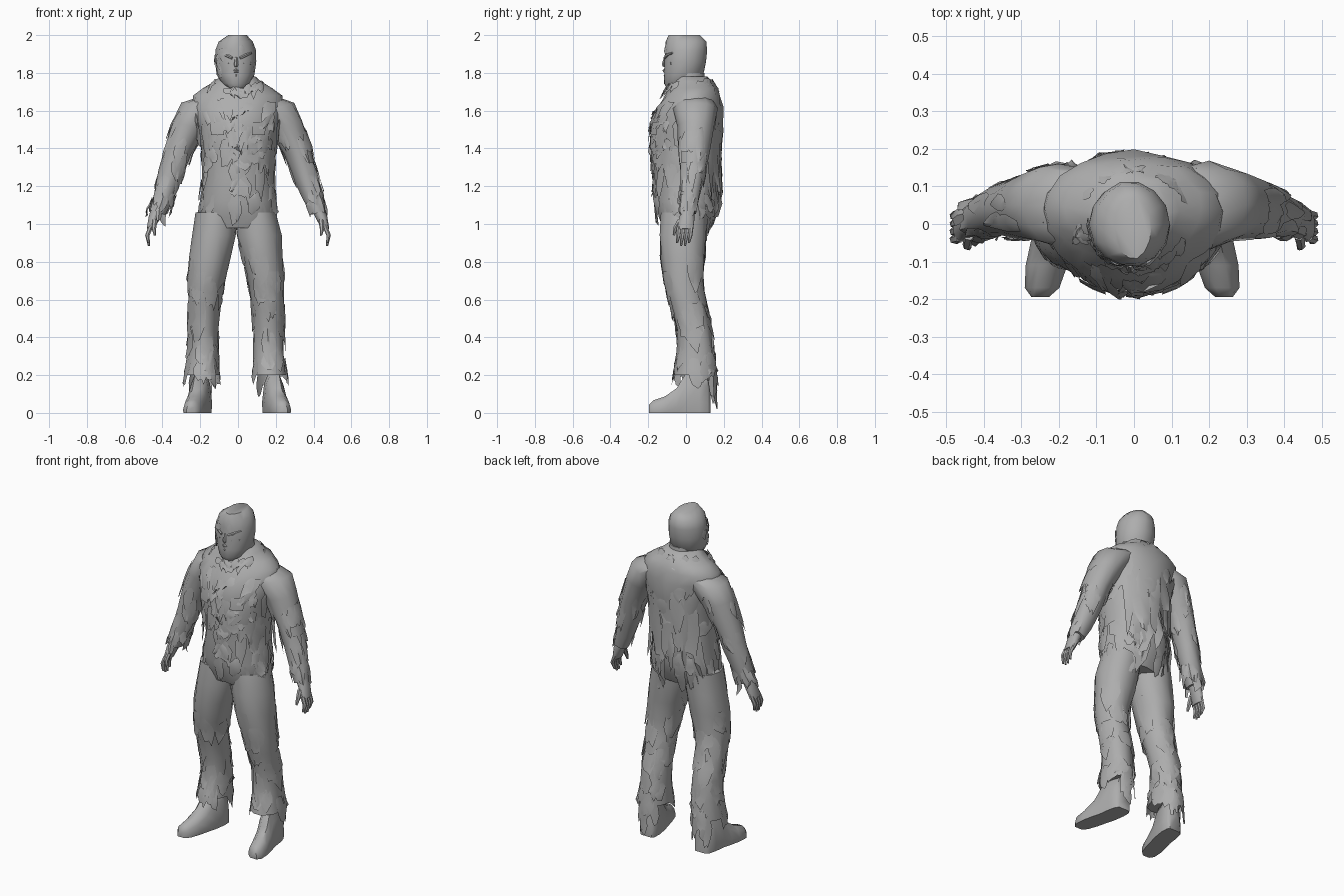
import bpy, bmesh, math, random
from mathutils import Vector

random.seed(11)
R = random.uniform
grey = bpy.data.materials.new("weathered_grey")
grey.diffuse_color = (0.42, 0.42, 0.42, 1)


def finish(bm, name, angle=45, fix=True):
    if fix:
        bmesh.ops.recalc_face_normals(bm, faces=bm.faces)
    me = bpy.data.meshes.new(name)
    bm.to_mesh(me)
    bm.free()
    me.materials.append(grey)
    ob = bpy.data.objects.new(name, me)
    bpy.context.collection.objects.link(ob)
    bpy.ops.object.select_all(action='DESELECT')
    ob.select_set(True)
    bpy.context.view_layer.objects.active = ob
    bpy.ops.object.shade_smooth_by_angle(angle=math.radians(angle))
    return ob


def skin(name, loops, angle=45):
    """Closed skin over a list of point loops."""
    bm = bmesh.new()
    vs = [[bm.verts.new(p) for p in loop] for loop in loops]
    n = len(vs[0])
    for a, b in zip(vs, vs[1:]):
        for i in range(n):
            bm.faces.new((a[i], a[(i + 1) % n], b[(i + 1) % n], b[i]))
    bm.faces.new(vs[0])
    bm.faces.new(vs[-1])
    return finish(bm, name, angle)


def surf(rings, t, a, off=0.0, tilt=0.0):
    """Point on a body part: t runs along rings (x, y, z, rx, ry), a is around it."""
    t = min(max(t, 0), len(rings) - 1.001)
    i = int(t)
    x, y, z, rx, ry = [p + (q - p) * (t - i) for p, q in zip(rings[i], rings[i + 1])]
    c, s = math.cos(a), math.sin(a)
    return Vector((x + (rx + off) * c, y + (ry + off) * s, z + (rx + off) * c * tilt))


def loft(name, rings, tilt=0.0, n=14, jitter=0.0, angle=50):
    loops = []
    for i in range(len(rings)):
        loops.append([surf(rings, i, math.tau * k / n, R(-jitter, jitter), tilt) for k in range(n)])
    return skin(name, loops, angle)


def t_at(rings, z):
    """Ring parameter at a given height."""
    for i in range(len(rings) - 1):
        z0, z1 = rings[i][2], rings[i + 1][2]
        if (z0 - z) * (z1 - z) <= 0 and z0 != z1:
            return i + (z - z0) / (z1 - z0)
    return 0 if abs(z - rings[0][2]) < abs(z - rings[-1][2]) else len(rings) - 1


def rags(name, rings, count, zr, length, width, lift=0.02, tilt=0.0, ar=(0, math.tau), dip=0.0):
    """Torn cloth patches lying on a body part, loose at their lower ends."""
    bm = bmesh.new()
    low = min(r[2] for r in rings)
    for _ in range(count):
        z, a, L, w = R(*zr), R(*ar), R(*length), R(*width)
        rad = max(0.05, rings[int(t_at(rings, z))][3])
        rows, drift, edge = [], R(-0.25, 0.25), R(-1, 1)
        for j, taper in enumerate((0.6, 1.0, 0.9, 0.45)):
            row = []
            for k in (-1, 0, 1):
                slant = 0.2 * edge * k * L * (j == 3)
                zz = z - L * j / 3 + R(-0.1, 0.1) * L + slant
                aa = a + drift * j / 3 + (k * w * taper + R(-0.2, 0.2) * w) / rad / 2
                off = 0.001 + lift * (j / 3) * R(0.2, 1.0) + (0.003 if k == 0 else 0)
                p = surf(rings, t_at(rings, max(zz, low)), aa, off, tilt)
                p.z += min(0, zz - low)
                p.z -= dip * max(0, -math.sin(aa)) ** 3
                p.z = max(p.z, 0.02)
                row.append(bm.verts.new(p))
            rows.append(row)
        for u, v in zip(rows, rows[1:]):
            for k in range(2):
                bm.faces.new((u[k], v[k], v[k + 1], u[k + 1]))
    return finish(bm, name, 40, False)


# Coat body
torso = [(0, -0.005, 0.98, 0.18, 0.115), (0, 0, 1.04, 0.20, 0.145), (0, 0, 1.12, 0.20, 0.165),
         (0, 0.0, 1.25, 0.19, 0.168), (0, 0.0, 1.40, 0.198, 0.178), (0, 0.005, 1.52, 0.22, 0.185),
         (0, 0.022, 1.62, 0.25, 0.172), (0, 0.04, 1.68, 0.235, 0.145), (0, 0.045, 1.72, 0.18, 0.125),
         (0, 0.035, 1.755, 0.12, 0.105), (0, 0.03, 1.78, 0.09, 0.09)]
loft("coat_body", torso, n=20, jitter=0.008)
rags("coat_rags", torso, 46, (1.18, 1.66), (0.08, 0.2), (0.05, 0.12), 0.013)
rags("coat_front_rags", torso, 30, (1.34, 1.66), (0.05, 0.15), (0.03, 0.09), 0.022, ar=(3.7, 5.7))
rags("coat_back_strips", torso, 14, (1.30, 1.60), (0.25, 0.4), (0.05, 0.1), 0.035, ar=(0.7, 2.4))
rags("coat_hem_tatters", torso, 20, (1.08, 1.18), (0.09, 0.2), (0.05, 0.09), 0.025)

# Neck, torn collar dipping at the front, button strip
collar = [(0, 0.02, 1.67, 0.18, 0.165), (0, 0.015, 1.72, 0.155, 0.14), (0, 0.015, 1.78, 0.125, 0.115)]
rags("collar_tatters", collar, 40, (1.745, 1.785), (0.025, 0.055), (0.03, 0.06), 0.012, dip=0.05)
loft("neck", [(0, 0.02, 1.68, 0.09, 0.09), (0, 0.01, 1.80, 0.085, 0.09)])
rags("button_strip_rags", torso, 12, (1.2, 1.66), (0.05, 0.1), (0.03, 0.045), 0.02, ar=(4.63, 4.79))

# Head
head = [(-0.01, -0.055, 1.72, 0.045, 0.05), (-0.01, -0.035, 1.745, 0.075, 0.082),
        (-0.012, -0.012, 1.79, 0.1, 0.105), (-0.012, -0.005, 1.86, 0.11, 0.112),
        (-0.012, 0, 1.92, 0.106, 0.113), (-0.012, 0, 1.965, 0.09, 0.11), (-0.003, -0.008, 2.0, 0.05, 0.085)]
loft("head", head, n=14, jitter=0.002)
rags("mask_scraps", head, 8, (1.84, 1.95), (0.03, 0.07), (0.03, 0.06), 0.005, ar=(3.2, 6.2))


def tube(name, pts, n=6):
    """Tapered tube through (x, y, z, r) points."""
    vs = [Vector(p[:3]) for p in pts]
    d = (vs[-1] - vs[0]).normalized()
    u = d.orthogonal().normalized()
    v = d.cross(u)
    loops = [[c + (u * math.cos(k * math.tau / n) + v * math.sin(k * math.tau / n)) * p[3]
              for k in range(n)] for c, p in zip(vs, pts)]
    return skin(name, loops)


# Face: nose, brows, cheeks and lips
tube("nose", [(-0.01, -0.11, 1.885, 0.006), (-0.01, -0.117, 1.845, 0.012), (-0.01, -0.115, 1.832, 0.008)])
for z, dy in ((1.812, 0.0), (1.786, 0.006)):
    tube("lip", [(-0.06, -0.09, z - 0.008, 0.004), (-0.01, -0.114 + dy, z, 0.011), (0.04, -0.09, z - 0.008, 0.004)])
for s in (-1, 1):
    tube("brow", [(-0.01 + s * 0.02, -0.113, 1.878, 0.008), (-0.01 + s * 0.05, -0.102, 1.893, 0.009),
                  (-0.01 + s * 0.082, -0.072, 1.906, 0.005)])
    tube("cheek", [(-0.01 + s * 0.035, -0.102, 1.848, 0.007), (-0.01 + s * 0.075, -0.075, 1.852, 0.009)])

arm0 = [(0.10, 0.045, 1.665, 0.07, 0.10), (0.20, 0.05, 1.612, 0.098, 0.115), (0.258, 0.05, 1.52, 0.086, 0.095),
        (0.315, 0.042, 1.39, 0.07, 0.08), (0.352, 0.035, 1.27, 0.063, 0.066), (0.395, 0.02, 1.14, 0.054, 0.055),
        (0.425, 0.01, 1.06, 0.042, 0.048)]
leg0 = [(0.10, -0.005, 1.06, 0.11, 0.125), (0.118, -0.015, 0.94, 0.117, 0.125), (0.14, -0.015, 0.82, 0.107, 0.12),
        (0.158, -0.015, 0.70, 0.096, 0.102), (0.168, 0.008, 0.58, 0.086, 0.093), (0.172, 0.045, 0.44, 0.08, 0.092),
        (0.174, 0.055, 0.32, 0.08, 0.094), (0.18, 0.048, 0.20, 0.088, 0.108)]
# Shoe sections: y, centre x, half width, height
shoe0 = [(-0.195, 0.245, 0.022, 0.045), (-0.17, 0.24, 0.044, 0.068), (-0.11, 0.228, 0.053, 0.088),
         (-0.05, 0.214, 0.054, 0.13), (0.0, 0.20, 0.054, 0.21), (0.07, 0.19, 0.055, 0.22), (0.115, 0.185, 0.048, 0.20),
         (0.13, 0.183, 0.035, 0.10)]

for s, side in ((-1, "right"), (1, "left")):
    # Sleeve with tatters; the right cuff hangs wider
    arm = [(s * x, y, z, rx, ry) for x, y, z, rx, ry in arm0]
    loft(side + "_sleeve", arm, s * 0.3, 12, 0.006)
    rags(side + "_sleeve_rags", arm, 16, (1.22, 1.58), (0.08, 0.16), (0.04, 0.08), 0.010, s * 0.3)
    rags(side + "_cuff_tatters", arm, 10 if s < 0 else 5, (1.11, 1.18), (0.06, 0.12), (0.04, 0.06),
         0.024 if s < 0 else 0.01, s * 0.3)

    # Hand with thumb and fingers
    hand = [(s * x, y, z, rx, ry) for x, y, z, rx, ry in
            ((0.42, 0.01, 1.09, 0.034, 0.035), (0.445, 0.005, 1.03, 0.028, 0.042), (0.465, -0.005, 0.97, 0.018, 0.045))]
    loft(side + "_palm", hand, s * 0.3, 10)
    for k in range(4):
        y = 0.027 - k * 0.021
        tip = 0.9 - 0.015 * (k in (1, 2))
        tube(side + "_finger", [(s * 0.462, y, 0.985, 0.013), (s * 0.48, y - 0.005, 0.94, 0.012),
                                (s * 0.472, y - 0.012, tip, 0.006)])
    tube(side + "_thumb", [(s * 0.44, -0.03, 1.02, 0.015), (s * 0.445, -0.058, 0.975, 0.012), (s * 0.44, -0.065, 0.94, 0.006)])

    # Trouser leg with tatters, slightly shifted to one side
    leg = [(s * x - 0.01, y, z, rx, ry) for x, y, z, rx, ry in leg0]
    loft(side + "_trouser_leg", leg, 0, 14, 0.007)
    rags(side + "_trouser_rags", leg, 24, (0.38, 0.9), (0.1, 0.2), (0.06, 0.11), 0.010)
    rags(side + "_knee_patches", leg, 5, (0.68, 0.76), (0.12, 0.16), (0.07, 0.10), 0.012, ar=(4.1, 5.3))
    rags(side + "_trouser_hem_tatters", leg, 13, (0.26, 0.36), (0.08, 0.15), (0.05, 0.08), 0.016)
    # A few long shreds behind the heel
    rags(side + "_heel_shreds", leg, 4, (0.2, 0.26), (0.12, 0.18), (0.03, 0.05), 0.01, ar=(0.9, 2.2))

    # Shoe with flat sole, toes turned outward
    loops = []
    section = ((1, 0), (1.05, 0.25), (0.85, 0.7), (0.4, 1), (-0.4, 1), (-0.85, 0.7), (-1.05, 0.25), (-1, 0))
    for y, cx, w, h in shoe0:
        loops.append([Vector((s * (cx + w * u) - 0.005, y, h * v)) for u, v in section])
    skin(side + "_shoe", loops, 50)

    # Chest pocket flap
    bm = bmesh.new()
    a0 = 4.712 + s * 0.5
    grid = [[bm.verts.new(surf(torso, t_at(torso, 1.54 - j * 0.035), a0 + i * 0.17, 0.012 + 0.004 * j))
             for i in (-1, 0, 1)] for j in range(3)]
    for u, v in zip(grid, grid[1:]):
        for i in range(2):
            bm.faces.new((u[i], v[i], v[i + 1], u[i + 1]))
    finish(bm, side + "_pocket_flap", 40, False)
